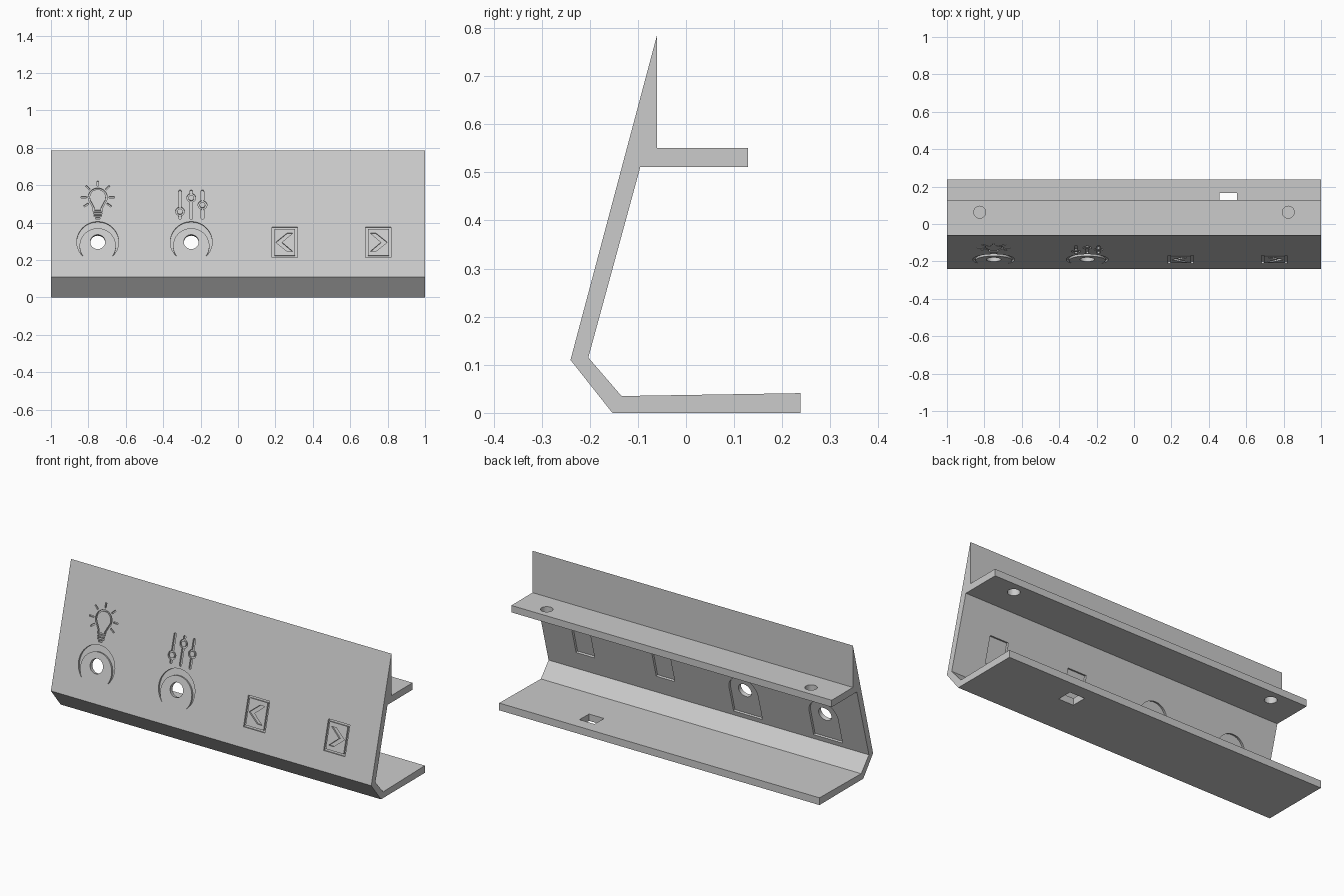
import bpy, bmesh
from math import sin, cos, radians, pi, atan2
from mathutils import Matrix, Vector

cube = bpy.data.objects.get("Cube")
if cube:
    bpy.data.objects.remove(cube, do_unlink=True)

grey = bpy.data.materials.new("plain_grey")
grey.use_nodes = True
grey.diffuse_color = (0.6, 0.6, 0.6, 1)
grey.node_tree.nodes["Principled BSDF"].inputs["Base Color"].default_value = (0.6, 0.6, 0.6, 1)

# Sloped panel frame: u along x, v up the slope, n out of the front
LEAN = atan2(0.18, 0.676)
PANEL = Matrix(((1, 0, 0, 0),
                (0, sin(LEAN), -cos(LEAN), -0.24),
                (0, cos(LEAN), sin(LEAN), 0.11),
                (0, 0, 0, 1)))
THICK = 0.0345
GROOVE = 0.011


def slope(z):
    return (z - 0.11) / cos(LEAN)


def make_object(name, bm):
    bmesh.ops.recalc_face_normals(bm, faces=bm.faces)
    mesh = bpy.data.meshes.new(name)
    bm.to_mesh(mesh)
    bm.free()
    mesh.materials.append(grey)
    obj = bpy.data.objects.new(name, mesh)
    bpy.context.collection.objects.link(obj)
    return obj


def prism(bm, pts, low, high, frame=PANEL):
    """Solid from an outline, between two heights of a frame."""
    rings = [[bm.verts.new(frame @ Vector((x, y, h))) for x, y in pts] for h in (low, high)]
    for ring in rings:
        bm.faces.new(ring)
    for i in range(len(pts)):
        j = (i + 1) % len(pts)
        bm.faces.new((rings[0][i], rings[0][j], rings[1][j], rings[1][i]))


def band(bm, outer, inner, low, high):
    """Solid between two outlines with equal point counts."""
    loops = [[bm.verts.new(PANEL @ Vector((x, y, h))) for x, y in pts]
             for pts, h in ((outer, low), (outer, high), (inner, high), (inner, low))]
    for a, b in zip(loops, loops[1:] + loops[:1]):
        for i in range(len(a)):
            j = (i + 1) % len(a)
            bm.faces.new((a[i], a[j], b[j], b[i]))


def arc(cx, cy, r, start=0, end=360, steps=32):
    full = end - start == 360
    angles = [radians(start + (end - start) * i / steps) for i in range(steps + (not full))]
    return [(cx + r * cos(a), cy + r * sin(a)) for a in angles]


def box(cx, cy, hw, hh):
    return [(cx - hw, cy - hh), (cx + hw, cy - hh), (cx + hw, cy + hh), (cx - hw, cy + hh)]


def carve(target, name, bm):
    cutter = make_object(name, bm)
    cutter.hide_render = True
    mod = target.modifiers.new(name, "BOOLEAN")
    mod.operation = "DIFFERENCE"
    mod.solver = "EXACT"
    mod.use_self = True
    mod.object = cutter
    bpy.context.view_layer.objects.active = target
    bpy.ops.object.modifier_apply(modifier=name)
    bpy.data.objects.remove(cutter, do_unlink=True)


# Folded body: foot, bevel, sloped panel and shelf in one extruded section
section = [(-0.153, 0), (0.238, 0), (0.238, 0.041), (-0.134, 0.035), (-0.203, 0.115),
           (-0.095, 0.511), (0.129, 0.511), (0.129, 0.55), (-0.06, 0.55),
           (-0.06, 0.786), (-0.24, 0.11)]
along_x = Matrix(((0, 0, 1, 0), (1, 0, 0, 0), (0, 1, 0, 0), (0, 0, 0, 1)))
bm = bmesh.new()
prism(bm, section, -1, 1, along_x)
body = make_object("control_panel", bm)

# Pockets behind the knobs and buttons
bm = bmesh.new()
back = (-THICK - 0.02, -THICK + 0.012)
knob_v = slope(0.297)
button_v = slope(0.295)
for x in (-0.75, -0.25):
    low = slope(0.15)
    prism(bm, arc(x, knob_v, 0.09, 0, 180) + [(x - 0.09, low), (x + 0.09, low)], *back)
for x in (0.25, 0.75):
    prism(bm, box(x, button_v + 0.005, 0.058, 0.073), *back)
carve(body, "back_pockets", bm)

# Through holes: knobs, shelf screws and cable slot
bm = bmesh.new()
world = Matrix.Identity(4)
for x in (-0.75, -0.25):
    prism(bm, arc(x, knob_v, 0.04), -0.08, 0.03)
for x in (-0.825, 0.825):
    prism(bm, arc(x, 0.063, 0.032), 0.48, 0.6, world)
prism(bm, box(0.503, 0.122, 0.047, 0.043), -0.05, 0.1, world)
carve(body, "through_holes", bm)

# Engraved crescents around the knobs
bm = bmesh.new()
cut = (-GROOVE, 0.02)
for x in (-0.75, -0.25):
    outer = arc(x, knob_v, 0.112, -45, 225, 40)
    inner = arc(x, knob_v - 0.022, 0.097, 218, -38, 40)
    prism(bm, outer + inner, *cut)

# Engraved button frames with chevrons
chevron = [(-0.048, 0), (0.012, 0.05), (0.042, 0.05), (-0.015, 0), (0.042, -0.05), (0.012, -0.05)]
for x, side in ((0.25, 1), (0.75, -1)):
    band(bm, box(x, button_v, 0.067, 0.084), box(x, button_v, 0.056, 0.073), *cut)
    prism(bm, [(x + side * px, button_v + py) for px, py in chevron], *cut)

# Engraved lamp icon: outline, screw base and rays
lamp_x, lamp_v = -0.75, slope(0.536)


def bulb(r, neck, low):
    return arc(lamp_x, lamp_v, r, -40, 220, 28) + [
        (lamp_x - neck, lamp_v - 0.06), (lamp_x - neck, lamp_v - low),
        (lamp_x + neck, lamp_v - low), (lamp_x + neck, lamp_v - 0.06)]


band(bm, bulb(0.051, 0.025, 0.08), bulb(0.043, 0.017, 0.072), *cut)
for i, half in enumerate((0.022, 0.02, 0.012)):
    prism(bm, box(lamp_x, lamp_v - 0.09 - 0.013 * i, half, 0.004), *cut)
for angle in (-35, 0, 45, 90, 135, 180, 215):
    turn = Matrix.Translation((lamp_x, lamp_v, 0)) @ Matrix.Rotation(radians(angle), 4, "Z")
    prism(bm, box(0.075, 0, 0.014, 0.004), *cut, PANEL @ turn)

# Engraved slider icon: three tracks with ring handles
top, bottom = slope(0.575), slope(0.417)
for x, z in ((-0.31, 0.46), (-0.25, 0.533), (-0.19, 0.495)):
    v = slope(z)
    band(bm, arc(x, v, 0.024, steps=24), arc(x, v, 0.015, steps=24), *cut)
    for a, b in ((bottom, v - 0.02), (v + 0.02, top)):
        prism(bm, arc(x, b - 0.007, 0.007, 0, 180, 8) + arc(x, a + 0.007, 0.007, 180, 360, 8), *cut)
carve(body, "front_engraving", bm)
